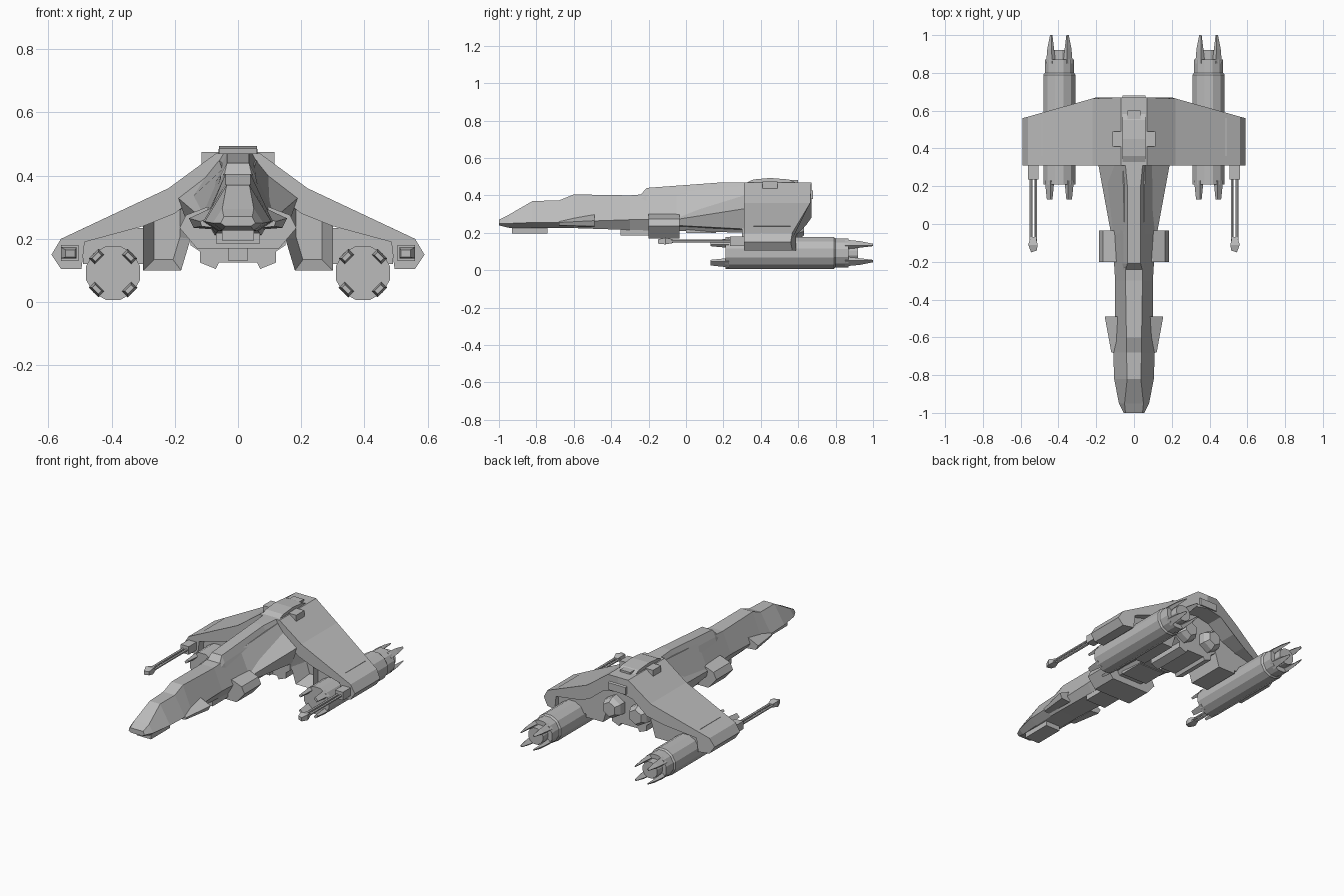
import bpy
import bmesh
import math
from mathutils import Vector

default_cube = bpy.data.objects.get("Cube")
if default_cube:
    bpy.data.objects.remove(default_cube, do_unlink=True)

hull_grey = bpy.data.materials.new("hull grey")
hull_grey.use_nodes = True
hull_grey.diffuse_color = (.5, .5, .5, 1)
hull_grey.node_tree.nodes["Principled BSDF"].inputs["Base Color"].default_value = (.5, .5, .5, 1)


def skin(name, rings, mirror=False, recess=None):
    """Join rings of equal length into a closed body; recess = (margin, depth) on the first cap."""
    mesh = bpy.data.meshes.new(name)
    bm = bmesh.new()
    loops = [[bm.verts.new(point) for point in ring] for ring in rings]
    first_cap = bm.faces.new(loops[0])
    bm.faces.new(loops[-1])
    count = len(loops[0])
    for near, far in zip(loops, loops[1:]):
        for i in range(count):
            j = (i + 1) % count
            bm.faces.new((near[i], near[j], far[j], far[i]))
    bmesh.ops.recalc_face_normals(bm, faces=bm.faces[:])
    if recess:
        margin, depth = recess
        bmesh.ops.inset_region(bm, faces=[first_cap], thickness=margin, depth=0, use_even_offset=True)
        bmesh.ops.translate(bm, verts=list(first_cap.verts), vec=(0, depth, 0))
    bm.to_mesh(mesh)
    bm.free()
    mesh.materials.append(hull_grey)
    obj = bpy.data.objects.new(name, mesh)
    bpy.context.collection.objects.link(obj)
    if mirror:
        modifier = obj.modifiers.new("both sides", "MIRROR")
        modifier.use_clip = False
    return obj


def prism(name, outline, front, back, mirror=False, recess=None):
    """Extrude an x-z outline along y; back may be a rule of x."""
    rule = back if callable(back) else (lambda x: back)
    near = [(x, front, z) for x, z in outline]
    far = [(x, rule(x), z) for x, z in outline]
    return skin(name, [near, far], mirror, recess)


def box(name, x_span, y_span, z_span, mirror=False):
    (left, right), (low, high) = x_span, z_span
    outline = [(left, low), (right, low), (right, high), (left, high)]
    return prism(name, outline, y_span[0], y_span[1], mirror)


def hull_loft(name, stations):
    """Stations: y, then bottom, waist and top heights, then their half widths."""
    rings = []
    for y, low, waist, high, low_w, waist_w, high_w in stations:
        side = [(low_w, low), (waist_w, waist), (high_w, high)]
        outline = side + [(-x, z) for x, z in reversed(side)]
        rings.append([(x, y, z) for x, z in outline])
    return skin(name, rings)


def turned(name, x, z, profile, sides):
    """Faceted body of revolution about a fore-and-aft axis."""
    rings = []
    for y, radius in profile:
        angles = [math.tau * (i + .5) / sides for i in range(sides)]
        rings.append([(x + radius * math.cos(a), y, z + radius * math.sin(a)) for a in angles])
    return skin(name, rings, mirror=True)


# Long tapering fuselage with a drooped nose
hull_loft("fuselage", [
    (-1, .24, .25, .27, .04, .055, .045),
    (-.95, .227, .25, .295, .05, .08, .05),
    (-.82, .225, .255, .37, .06, .105, .036),
    (-.68, .225, .255, .373, .065, .11, .04),
    (-.6, .225, .26, .405, .065, .1, .04),
    (-.3, .215, .27, .4, .07, .1, .045),
    (-.05, .21, .27, .42, .08, .115, .05),
    (.33, .2, .3, .45, .1, .18, .06),
    (.56, .2, .3, .45, .1, .16, .06),
])

# Raised dorsal spine
hull_loft("dorsal_spine", [
    (-.25, .36, .38, .395, .06, .055, .045),
    (-.21, .36, .4, .44, .065, .055, .035),
    (.2, .36, .42, .47, .09, .06, .035),
    (.36, .36, .42, .47, .12, .08, .05),
])

# Central hump over the wing root
hull_loft("wing_hump", [
    (.31, .4, .43, .462, .07, .065, .06),
    (.36, .4, .44, .485, .07, .065, .06),
    (.45, .4, .44, .493, .07, .065, .06),
    (.55, .4, .44, .485, .07, .065, .06),
    (.68, .38, .4, .425, .06, .06, .06),
])
box("hump_side_box", (.05, .115), (.41, .49), (.42, .475), mirror=True)
box("hump_vent", (-.035, .035), (.55, .6), (.43, .482))

# Nose underside and belly blocks
box("chin_block", (-.05, .05), (-.93, -.74), (.195, .235))
box("forward_belly_block", (-.07, .07), (-.35, -.2), (.185, .25))
box("aft_belly_block", (-.09, .09), (0, .16), (.2, .26))

# Wide cross block with chamfered ends
cross_half = [(.13, .17), (.185, .235), (.165, .275), (.1, .3)]
prism("cross_block", cross_half + [(-x, z) for x, z in reversed(cross_half)], -.2, -.035)

# Cheek fins that flare towards the tail
for side in (-1, 1):
    label = "left" if side > 0 else "right"
    skin(label + "_cheek_fin", [
        [(side * x, -.68, z) for x, z in ((.08, .235), (.115, .24), (.12, .255), (.08, .27))],
        [(side * x, -.49, z) for x, z in ((.08, .23), (.14, .235), (.155, .265), (.08, .3))],
    ])

# Fairings running from the fuselage into the wing
skin("root_fairing", [
    [(x, -.06, z) for x, z in ((.06, .23), (.115, .24), (.12, .27), (.06, .3))],
    [(x, .32, z) for x, z in ((.06, .21), (.15, .22), (.19, .33), (.06, .43))],
], mirror=True)

# Keel beneath the wing centre
keel_half = [(.06, .125), (.07, .105), (.12, .125), (.12, .16), (.15, .18), (.15, .3)]
prism("keel", keel_half + [(-x, z) for x, z in reversed(keel_half)], .3, .56)
box("keel_spout", (-.03, .03), (.27, .36), (.13, .17))
turned("belly_thruster", .09, .23, [(.54, .07), (.6, .065), (.63, .045)], 6)


# Cranked wing whose trailing edge sweeps forward towards the tip
def trailing_edge(x):
    return .67 - .11 * max(0, x - .2) / .39


prism("wing", [
    (0, .47), (.07, .47), (.22, .36), (.56, .2), (.59, .15), (.56, .105),
    (.495, .105), (.485, .19), (.3, .24), (.2, .28), (.1, .36), (0, .38),
], .31, trailing_edge, mirror=True)

# Inner wing legs with recessed front panels
prism("inner_leg", [
    (.3, .1), (.18, .1), (.15, .2), (.15, .32), (.22, .33), (.3, .3),
], .312, .56, mirror=True, recess=(.034, .1))

# Engine mounts and pods
box("engine_mount", (.295, .49), (.36, .56), (.12, .235), mirror=True)
ENGINE_X, ENGINE_Z = .395, .092
turned("engine_pod", ENGINE_X, ENGINE_Z, [
    (.21, .088), (.79, .088), (.8, .08), (.87, .08), (.87, .052), (.92, .052),
], 12)


def prong(name, angle, stations):
    """Stations: y, inner radius, outer radius, half width."""
    out = Vector((math.cos(angle), 0, math.sin(angle)))
    across = Vector((-out.z, 0, out.x))
    rings = []
    for y, inner, outer, half in stations:
        centre = Vector((ENGINE_X, y, ENGINE_Z))
        corners = [(inner, -half), (outer, -half), (outer, half), (inner, half)]
        rings.append([centre + out * r + across * t for r, t in corners])
    skin(name, rings, mirror=True)


for number in range(4):
    diagonal = math.radians(45 + 90 * number)
    prong("intake_prong", diagonal, [(.13, .066, .08, .014), (.23, .06, .087, .022)])
    prong("exhaust_prong", diagonal, [(.85, .05, .078, .022), (.93, .056, .074, .016), (1, .058, .064, .006)])

# Wing tip guns: mount, paired barrels, muzzle
box("gun_mount", (.505, .56), (.235, .32), (.13, .18), mirror=True)
for offset in (-.012, .012):
    turned("gun_barrel", .533 + offset, .155, [(-.1, .008), (.25, .008)], 6)
skin("gun_muzzle", [
    [(x, y, z) for x, y, z in ((.515, -.14, .142), (.545, -.15, .142), (.545, -.15, .165), (.515, -.14, .165))],
    [(x, -.11, z) for x, z in ((.51, .138), (.56, .138), (.56, .174), (.51, .174))],
    [(x, -.07, z) for x, z in ((.52, .145), (.548, .145), (.548, .165), (.52, .165))],
], mirror=True)
